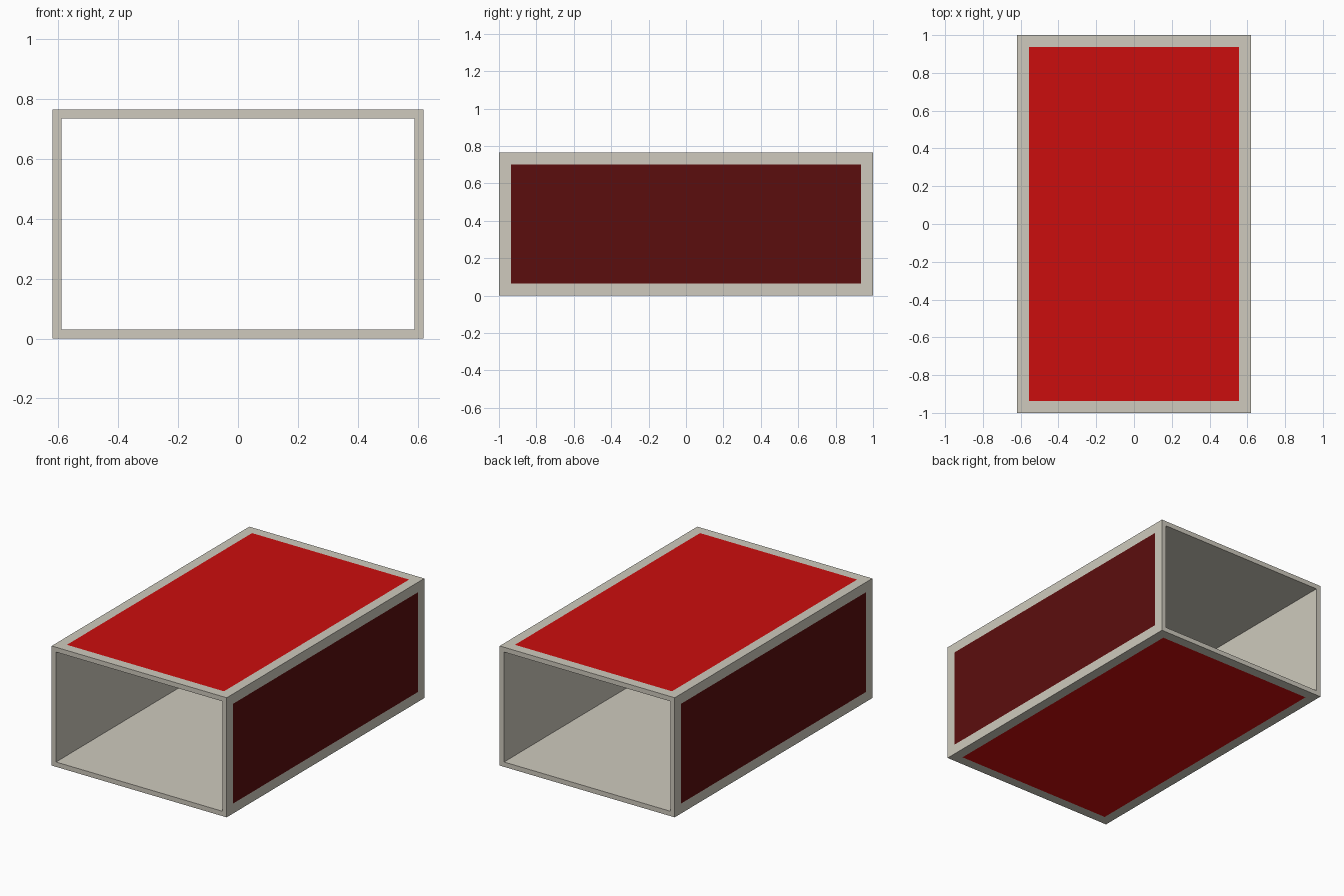
import bpy, bmesh

if "Cube" in bpy.data.objects:
    bpy.data.objects.remove(bpy.data.objects["Cube"])

W, L, H = 0.62, 1.0, 0.766   # half width, half length, height
WALL = 0.031                 # sleeve thickness
BORDER = 0.09                # plain margin around each painted panel


def material(name, rgb):
    m = bpy.data.materials.new(name)
    m.diffuse_color = (*rgb, 1.0)
    m.use_nodes = True
    m.node_tree.nodes["Principled BSDF"].inputs["Base Color"].default_value = m.diffuse_color
    return m


def ring(bm, inset, y):
    """Rectangular cross-section loop at depth y."""
    x, z0, z1 = W - inset, inset, H - inset
    return [bm.verts.new((px, y, pz)) for px, pz in
            ((-x, z0), (x, z0), (x, z1), (-x, z1))]


def bridge(bm, a, b):
    """Join two four-point loops with quads."""
    return [bm.faces.new((a[i], a[(i + 1) % 4], b[(i + 1) % 4], b[i]))
            for i in range(4)]


bm = bmesh.new()
outer_front, outer_back = ring(bm, 0, -L), ring(bm, 0, L)
inner_front, inner_back = ring(bm, WALL, -L), ring(bm, WALL, L)

# Open-ended sleeve: outer walls, inner walls and the two end rims
outer = bridge(bm, outer_front, outer_back)
bridge(bm, inner_front, inner_back)
bridge(bm, outer_front, inner_front)
bridge(bm, outer_back, inner_back)
bmesh.ops.recalc_face_normals(bm, faces=bm.faces[:])

# Painted panels: red on top and bottom, dark striking strips on the sides
bmesh.ops.inset_individual(bm, faces=outer, thickness=BORDER, depth=0)
for f in outer:
    f.material_index = 1 if abs(f.normal.z) > 0.5 else 2

mesh = bpy.data.meshes.new("box_sleeve")
bm.to_mesh(mesh)
bm.free()
for m in (material("cream card", (0.62, 0.59, 0.51)),
          material("red panel", (0.60, 0.004, 0.004)),
          material("dark red striker", (0.105, 0.004, 0.004))):
    mesh.materials.append(m)
sleeve = bpy.data.objects.new("box_sleeve", mesh)
bpy.context.collection.objects.link(sleeve)
